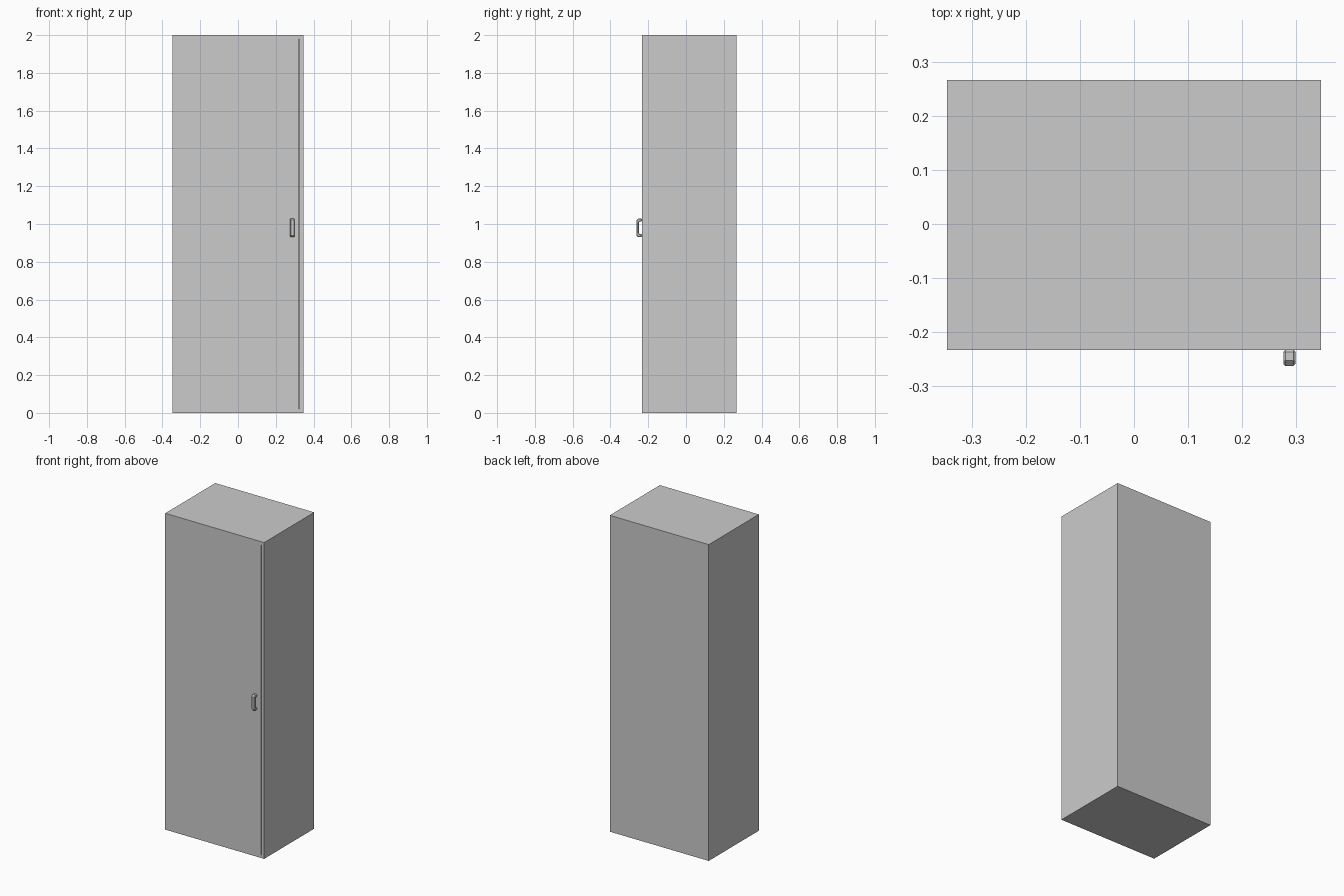
import bpy, bmesh

if "Cube" in bpy.data.objects:
    bpy.data.objects.remove(bpy.data.objects["Cube"])

W, H, WALL = 0.346, 2.0, 0.02          # half width, height, panel thickness
FRONT, BACK = -0.233, 0.267
GAP = 0.003                            # clearance on the latch side of the door


def box(name, x, y, z):
    bpy.ops.mesh.primitive_cube_add(size=1, location=[sum(r) / 2 for r in (x, y, z)])
    ob = bpy.context.object
    ob.name = name
    ob.scale = [r[1] - r[0] for r in (x, y, z)]
    return ob


# carcass panels
for side, s in (("left", -1), ("right", 1)):
    box(side + "_panel", sorted((s * W, s * (W - WALL))), (FRONT, BACK), (0, H))
inner = (-W + WALL, W - WALL)
box("bottom_panel", inner, (FRONT, BACK), (0, WALL))
box("top_panel", inner, (FRONT, BACK), (H - WALL, H))
box("back_panel", inner, (BACK - WALL, BACK), (WALL, H - WALL))

# door set flush in the front, with a narrow gap on the latch side
box("door", (-W + WALL, W - WALL - GAP), (FRONT, FRONT + WALL), (WALL, H - WALL))

# pull handle: C-shaped side profile, extruded in x and bevelled
half = [(-0.233, 0.050), (-0.253, 0.050), (-0.263, 0.040)]
hole = [(-0.250, 0.026), (-0.245, 0.033), (-0.233, 0.033)]
profile = half + [(y, -z) for y, z in reversed(half)]
profile += [(y, -z) for y, z in reversed(hole)] + hole
bm = bmesh.new()
face = bm.faces.new([bm.verts.new((0.2765, y, 0.98 + z)) for y, z in profile])
ext = bmesh.ops.extrude_face_region(bm, geom=[face])
bmesh.ops.translate(bm, vec=(0.023, 0, 0),
                    verts=[v for v in ext["geom"] if isinstance(v, bmesh.types.BMVert)])
bmesh.ops.recalc_face_normals(bm, faces=bm.faces)
mesh = bpy.data.meshes.new("handle")
bm.to_mesh(mesh)
bm.free()
handle = bpy.data.objects.new("handle", mesh)
bpy.context.collection.objects.link(handle)
bevel = handle.modifiers.new("soft_edges", "BEVEL")
bevel.width = 0.004
bevel.segments = 1
bevel.limit_method = "ANGLE"
bevel.angle_limit = 1.2
